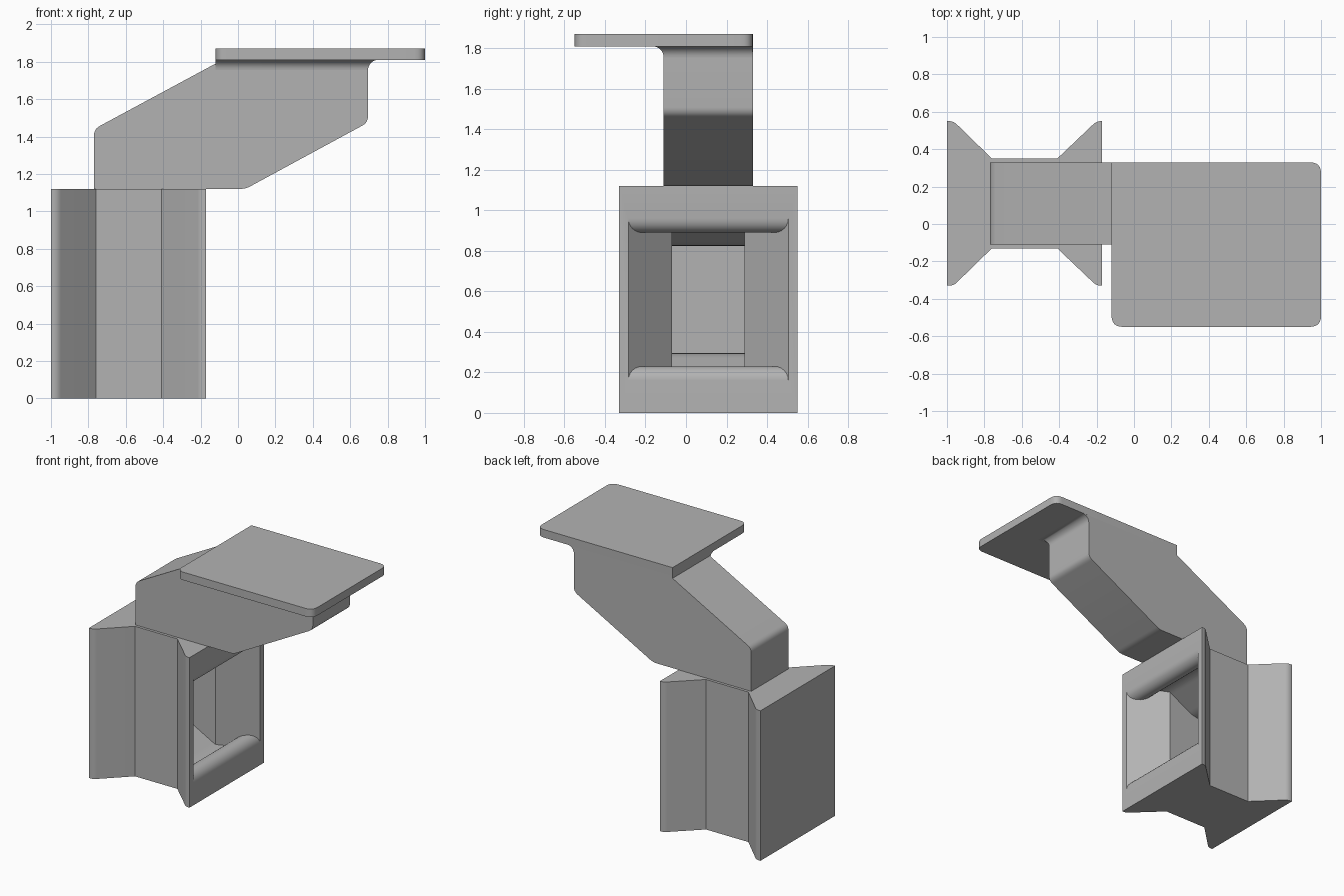
import bpy, bmesh, math
from mathutils import Vector

cube = bpy.data.objects.get("Cube")
if cube:
    bpy.data.objects.remove(cube, do_unlink=True)

grey = bpy.data.materials.new("plain grey")
grey.use_nodes = True
grey.diffuse_color = (0.45, 0.45, 0.45, 1)
grey.node_tree.nodes["Principled BSDF"].inputs["Base Color"].default_value = grey.diffuse_color


def rounded(points, steps=6):
    """Outline from (x, y) or (x, y, corner cut length) points."""
    out = []
    for i, p in enumerate(points):
        c = Vector(p[:2])
        if len(p) == 2:
            out.append(c)
            continue
        a = c + (Vector(points[i - 1][:2]) - c).normalized() * p[2]
        b = c + (Vector(points[(i + 1) % len(points)][:2]) - c).normalized() * p[2]
        for k in range(steps + 1):
            t = k / steps
            out.append(a * (1 - t) ** 2 + c * 2 * t * (1 - t) + b * t * t)
    return out


def loft(name, rings):
    """Closed solid through matching rings of 3D points."""
    bm = bmesh.new()
    loops = [[bm.verts.new(p) for p in ring] for ring in rings]
    n = len(loops[0])
    for lo, hi in zip(loops, loops[1:]):
        for i in range(n):
            j = (i + 1) % n
            bm.faces.new((lo[i], lo[j], hi[j], hi[i]))
    bm.faces.new(loops[0][::-1])
    bm.faces.new(loops[-1])
    bmesh.ops.recalc_face_normals(bm, faces=bm.faces)
    mesh = bpy.data.meshes.new(name)
    bm.to_mesh(mesh)
    bm.free()
    mesh.materials.append(grey)
    obj = bpy.data.objects.new(name, mesh)
    bpy.context.collection.objects.link(obj)
    return obj


def plan_prism(name, outline, z0, z1):
    return loft(name, [[(p[0], p[1], z) for p in outline] for z in (z0, z1)])


def side_prism(name, outline, y0, y1):
    return loft(name, [[(p[0], y, p[1]) for p in outline] for y in (y0, y1)])


def mirrored(half, centre):
    """Add the reflected half, in reverse order, to close an outline."""
    return half + [(p[0], 2 * centre - p[1], *p[2:]) for p in reversed(half)]


def activate(obj):
    bpy.ops.object.select_all(action='DESELECT')
    obj.select_set(True)
    bpy.context.view_layer.objects.active = obj


def boolean(obj, tool, operation):
    mod = obj.modifiers.new("cut", 'BOOLEAN')
    mod.object, mod.operation, mod.solver = tool, operation, 'EXACT'
    activate(obj)
    bpy.ops.object.modifier_apply(modifier=mod.name)
    bpy.data.objects.remove(tool, do_unlink=True)


MID_Y, MID_Z = 0.11, 0.56

# Waisted block
block_half = [(-1, 0.55), (-0.965, 0.55, 0.025), (-0.76, 0.35), (-0.41, 0.35),
              (-0.2, 0.55, 0.025), (-0.17, 0.55)]
block = plan_prism("base_block", rounded(mirrored(block_half, MID_Y)), 0, 1.12)

# Pocket: flared in plan, with rolled lips and a narrower throat in height
pocket_half = [(-0.8, 0.29), (-0.39, 0.29), (-0.17, 0.505), (-0.1, 0.505)]
pocket = plan_prism("pocket_cutter", mirrored(pocket_half, MID_Y), 0.05, 1.07)
lip = [(-0.24 + 0.07 * math.cos(a), 0.96 - 0.07 * math.sin(a))
       for a in [math.pi * (1 - k / 12) for k in range(13)]]
height_half = [(-0.9, 0.825), (-0.61, 0.825, 0.05), (-0.38, 0.95, 0.04)] + lip + [(-0.08, 0.96)]
height = side_prism("height_cutter", rounded(mirrored(height_half, MID_Z)), -0.6, 0.8)
boolean(pocket, height, 'INTERSECT')
boolean(block, pocket, 'DIFFERENCE')

# Slanted arm
arm_profile = [(-0.77, 1.12), (0.04, 1.12, 0.03), (0.695, 1.475, 0.035), (0.695, 1.81),
               (-0.12, 1.81), (-0.12, 1.79), (-0.77, 1.44, 0.035)]
arm = side_prism("slanted_arm", rounded(arm_profile), -0.11, 0.33)

# Curved flare joining the arm to the plate
rings = []
for k in range(9):
    a = math.pi / 2 * k / 8
    d, z = 0.055 * (1 - math.cos(a)), 1.755 + 0.055 * math.sin(a)
    rings.append([(-0.119, -0.11 - d, z), (0.695 + d, -0.11 - d, z),
                  (0.695 + d, 0.329, z), (-0.119, 0.329, z)])
flare = loft("arm_flare", rings)

# Top plate
plate_outline = [(-0.12, 0.33), (-0.12, -0.55, 0.06), (1, -0.55, 0.06), (1, 0.33, 0.06)]
plate = plan_prism("top_plate", rounded(plate_outline), 1.81, 1.87)

for obj in (block, arm, flare, plate):
    activate(obj)
    bpy.ops.object.shade_smooth_by_angle(angle=math.radians(30))
